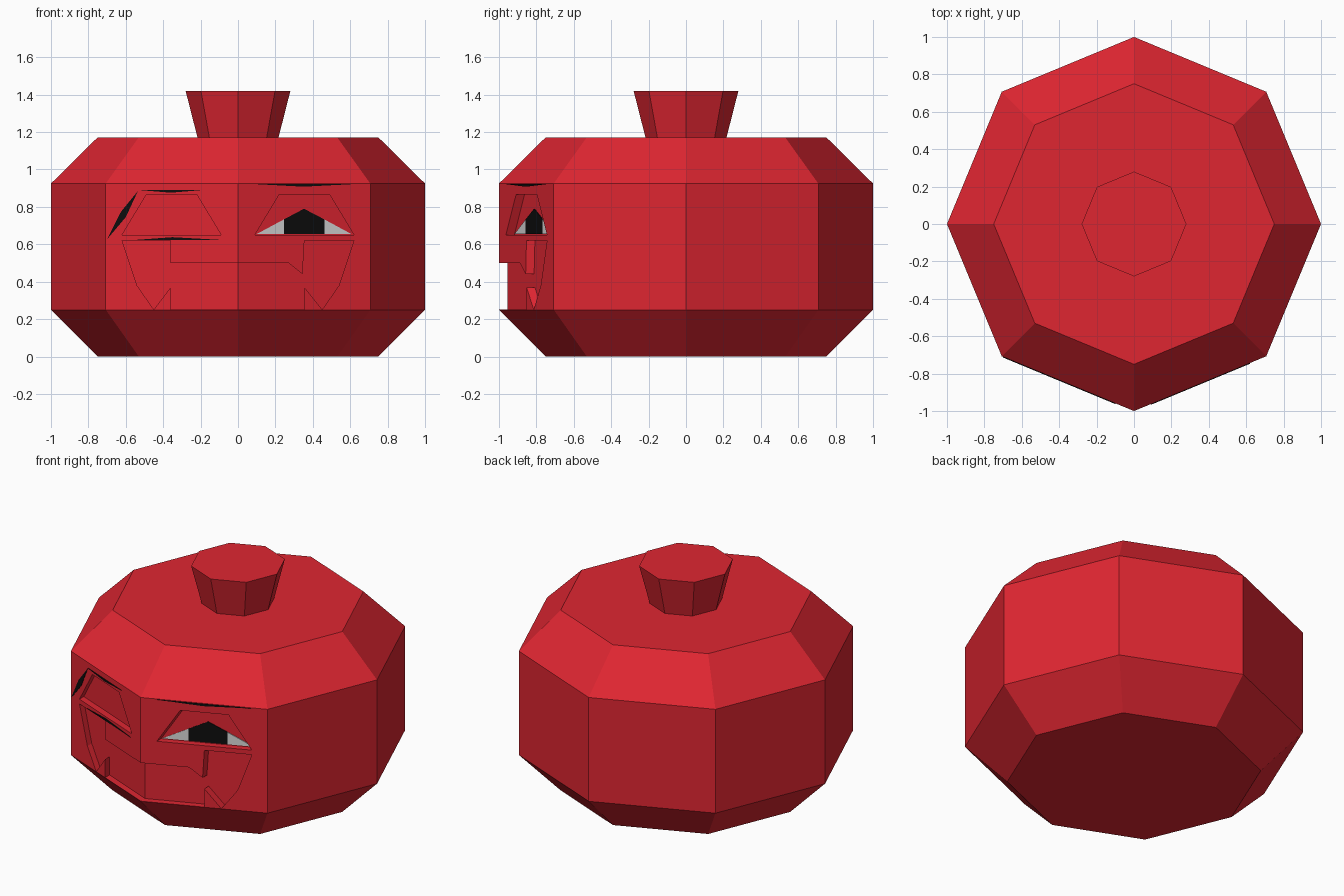
import bpy, bmesh, math

cube = bpy.data.objects.get("Cube")
if cube:
    bpy.data.objects.remove(cube, do_unlink=True)

SLOPE = math.tan(math.pi / 8)   # how fast the two front faces fall back
CORE = 0.955                    # radius of the recessed surface


def material(name, color):
    mat = bpy.data.materials.new(name)
    mat.use_nodes = True
    mat.diffuse_color = (*color, 1)
    mat.node_tree.nodes["Principled BSDF"].inputs["Base Color"].default_value = (*color, 1)
    return mat


red = material("red", (0.74, 0.019, 0.031))
white = material("white", (0.68, 0.68, 0.68))
black = material("black", (0.004, 0.004, 0.004))


def make_object(name, bm, mat):
    bmesh.ops.recalc_face_normals(bm, faces=bm.faces)
    mesh = bpy.data.meshes.new(name)
    bm.to_mesh(mesh)
    bm.free()
    mesh.materials.append(mat)
    obj = bpy.data.objects.new(name, mesh)
    bpy.context.collection.objects.link(obj)
    return obj


def octagon_solid(name, profile, mat):
    """Stack of eight-sided rings given as (radius, height)."""
    bm = bmesh.new()
    rings = []
    for r, z in profile:
        angles = [k * math.pi / 4 for k in range(8)]
        rings.append([bm.verts.new((r * math.cos(a), r * math.sin(a), z)) for a in angles])
    for low, high in zip(rings, rings[1:]):
        for k in range(8):
            n = (k + 1) % 8
            bm.faces.new((low[k], low[n], high[n], high[k]))
    bm.faces.new(rings[0][::-1])
    bm.faces.new(rings[-1])
    return make_object(name, bm, mat)


def add_prism(bm, points, front, back):
    """Solid between two outlines; front and back give y for each x."""
    a = [bm.verts.new((x, front(x), z)) for x, z in points]
    b = [bm.verts.new((x, back(x), z)) for x, z in points]
    bm.faces.new(a)
    bm.faces.new(b[::-1])
    for k in range(len(points)):
        n = (k + 1) % len(points)
        bm.faces.new((a[k], b[k], b[n], a[n]))


def plate(name, points, radius, mat):
    """Thin plate lying on one of the front faces."""
    bm = bmesh.new()
    add_prism(bm, points,
              lambda x: -radius - 0.004 + abs(x) * SLOPE,
              lambda x: -radius + 0.002 + abs(x) * SLOPE)
    return make_object(name, bm, mat)


def boolean(obj, cutter):
    mod = obj.modifiers.new("cut", "BOOLEAN")
    mod.operation = "DIFFERENCE"
    mod.solver = "EXACT"
    mod.object = cutter
    cutter.hide_render = True
    cutter.hide_set(True)


# Body and stem
body = octagon_solid("pumpkin_body", [(0.75, 0), (1, 0.25), (1, 0.925), (0.75, 1.172)], red)
octagon_solid("pumpkin_stem", [(0.215, 1.165), (0.28, 1.42)], red)

# Carved mouth with upper and lower teeth, and two eye sockets
mouth = [(-0.62, 0.62), (-0.36, 0.62), (-0.36, 0.5), (0.27, 0.5), (0.345, 0.44),
         (0.355, 0.62), (0.62, 0.62), (0.54, 0.38), (0.45, 0.251), (0.355, 0.37),
         (0.355, 0.251), (-0.36, 0.251), (-0.36, 0.37), (-0.45, 0.251), (-0.54, 0.38)]
socket = [(0.09, 0.65), (0.62, 0.65), (0.49, 0.865), (0.22, 0.865)]
carving = bmesh.new()
for outline in (mouth, socket, [(-x, z) for x, z in socket]):
    add_prism(carving, outline, lambda x: -1.2, lambda x: -0.4)
cutter = make_object("face_cutter", carving, red)
core = octagon_solid("core_cutter", [(CORE, -0.1), (CORE, 1.3)], red)
boolean(cutter, core)
boolean(body, cutter)

# Half-open left eye
plate("left_eye_white_inner", [(0.1, 0.655), (0.245, 0.655), (0.245, 0.733)], CORE, white)
plate("left_eye_pupil", [(0.245, 0.655), (0.462, 0.655), (0.462, 0.733),
                         (0.353, 0.79), (0.245, 0.733)], CORE, black)
plate("left_eye_white_outer", [(0.462, 0.655), (0.606, 0.655), (0.462, 0.733)], CORE, white)

# Dark creases around the eyes
plate("left_brow_crease", [(0.09, 0.922), (0.62, 0.922), (0.35, 0.908)], 1, black)
plate("right_brow_crease", [(-0.53, 0.89), (-0.19, 0.89), (-0.36, 0.876)], 1, black)
plate("right_lower_crease", [(-0.54, 0.624), (-0.1, 0.624), (-0.35, 0.638)], 1, black)
plate("right_outer_crease", [(-0.7, 0.627), (-0.6, 0.745), (-0.535, 0.885),
                             (-0.625, 0.775)], 1, black)
